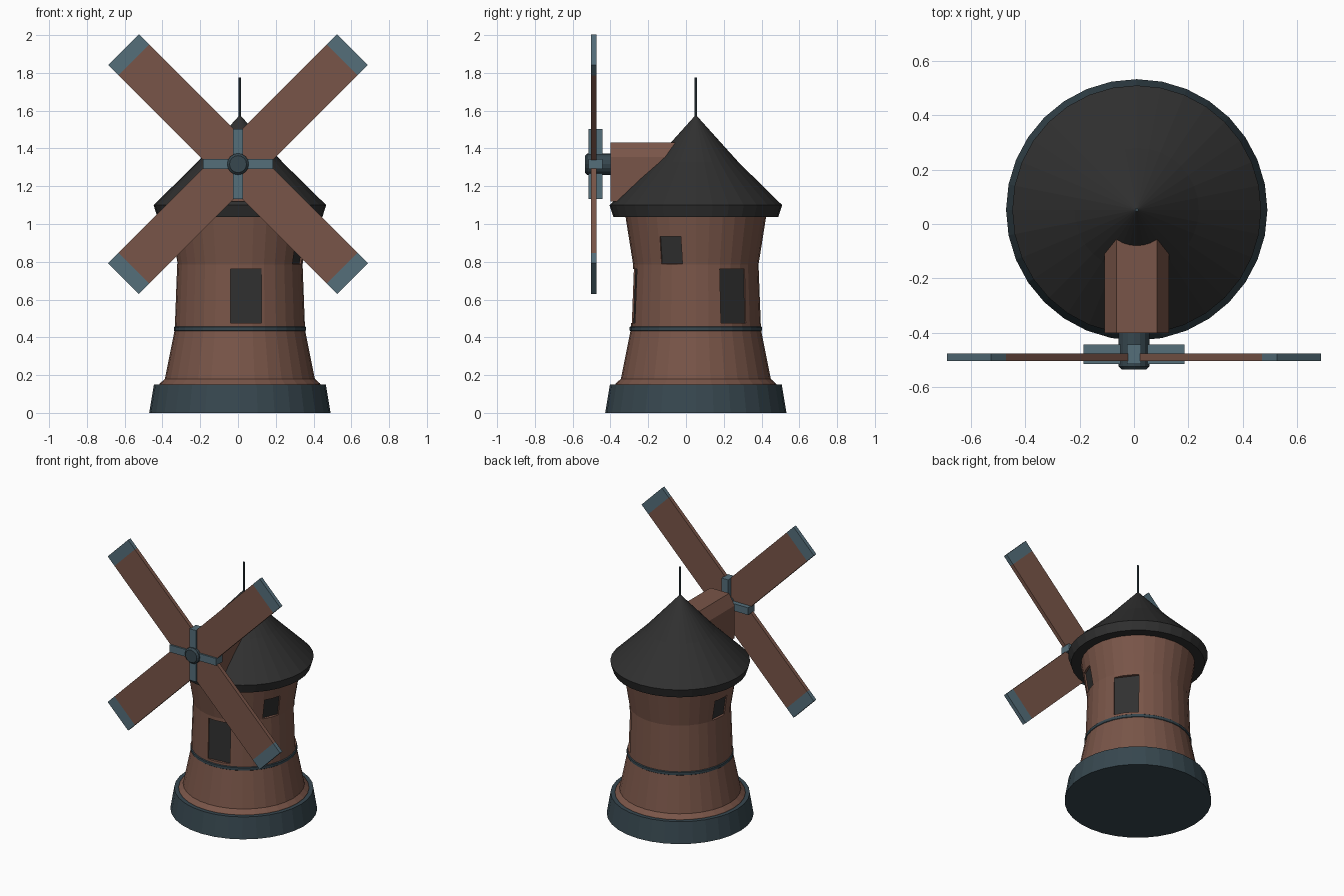
import bpy, bmesh, math
from mathutils import Vector, Matrix

if "Cube" in bpy.data.objects:
    bpy.data.objects.remove(bpy.data.objects["Cube"])

AX, AY = 0.01, 0.052      # tower axis
HUB_Z = 1.317             # height of the sail hub
SIDES = 32


def material(name, rgb):
    m = bpy.data.materials.new(name)
    m.diffuse_color = (*rgb, 1)
    m.use_nodes = True
    m.node_tree.nodes["Principled BSDF"].inputs["Base Color"].default_value = m.diffuse_color
    return m


BROWN = material("brown_wood", (0.191, 0.091, 0.065))
SLATE = material("dark_slate", (0.038, 0.063, 0.078))
TEAL = material("blue_grey", (0.089, 0.156, 0.195))
BLACK = material("charcoal", (0.0296, 0.0296, 0.0296))


def add(name, bm, *mats):
    bmesh.ops.recalc_face_normals(bm, faces=bm.faces)
    me = bpy.data.meshes.new(name)
    bm.to_mesh(me)
    bm.free()
    for m in mats:
        me.materials.append(m)
    ob = bpy.data.objects.new(name, me)
    bpy.context.collection.objects.link(ob)
    return ob


def lathe(name, profile, mat, sides=SIDES, matrix=None):
    """Closed solid turned around z from (radius, height) points; radius 0 makes a tip."""
    bm = bmesh.new()
    rings = []
    for r, z in profile:
        if r == 0:
            rings.append([bm.verts.new((0, 0, z))] * sides)
        else:
            rings.append([bm.verts.new((r * math.cos(a), r * math.sin(a), z))
                          for a in (2 * math.pi * i / sides for i in range(sides))])
    for lo, hi in zip(rings, rings[1:]):
        for i in range(sides):
            j = (i + 1) % sides
            quad = [lo[i], lo[j], hi[j], hi[i]]
            bm.faces.new(list(dict.fromkeys(quad)))
    for ring, (r, _) in ((rings[0], profile[0]), (rings[-1], profile[-1])):
        if r:
            bm.faces.new(ring)
    bm.transform(matrix or Matrix.Translation((AX, AY, 0)))
    return add(name, bm, mat)


def prism(name, outline, y0, y1, mat, matrix=None):
    """Extrude an (x, z) outline from y0 to y1."""
    bm = bmesh.new()
    a = [bm.verts.new((x, y0, z)) for x, z in outline]
    b = [bm.verts.new((x, y1, z)) for x, z in outline]
    bm.faces.new(a)
    bm.faces.new(b)
    for i in range(len(a)):
        j = (i + 1) % len(a)
        bm.faces.new((a[i], a[j], b[j], b[i]))
    if matrix:
        bm.transform(matrix)
    return add(name, bm, mat)


# Tower body, plinth, band, roof and spire
lathe("plinth", [(0.48, 0), (0.455, 0.15)], SLATE)
tower = lathe("tower", [(0.43, 0.14), (0.425, 0.155), (0.397, 0.18), (0.345, 0.44),
                        (0.332, 0.785), (0.374, 1.05)], BROWN)
tower.data.materials.append(BLACK)
lathe("band", [(0.342, 0.43), (0.35, 0.436), (0.35, 0.454), (0.342, 0.46)], SLATE)
lathe("roof", [(0.437, 1.038), (0.457, 1.1), (0.228, 1.325), (0, 1.578)], BLACK)
lathe("spire", [(0.007, 1.55), (0.007, 1.776)], SLATE, 8)


# Recessed doors and windows: brown sides, dark back
def recess(name, azimuth, floor_r, z, width, height, lean):
    bm = bmesh.new()
    bmesh.ops.create_cube(bm, size=1)
    for f in bm.faces:
        f.material_index = 1 if f.normal.x < -0.5 else 0
    bm.transform(Matrix.Translation((AX, AY, 0))
                 @ Matrix.Rotation(math.radians(azimuth), 4, 'Z')
                 @ Matrix.Translation((floor_r, 0, z))
                 @ Matrix.Rotation(math.radians(lean), 4, 'Y')
                 @ Matrix.Translation((0.1, 0, 0))
                 @ Matrix.Diagonal((0.2, width, height, 1)))
    cutter = add(name, bm, BROWN, BLACK)
    mod = tower.modifiers.new(name, 'BOOLEAN')
    mod.object = cutter
    mod.operation = 'DIFFERENCE'
    mod.solver = 'EXACT'
    return cutter


cutters = [recess("door_cutter_front", -84.3, 0.318, 0.618, 0.165, 0.287, -2),
           recess("door_cutter_side", 36.7, 0.318, 0.618, 0.165, 0.287, -2),
           recess("window_cutter_side", -22.7, 0.328, 0.863, 0.12, 0.147, 9),
           recess("window_cutter_back", 175, 0.328, 0.863, 0.12, 0.147, 9)]
bpy.context.view_layer.update()
cut = bpy.data.meshes.new_from_object(tower.evaluated_get(bpy.context.evaluated_depsgraph_get()))
tower.modifiers.clear()
tower.data = cut
for c in cutters:
    bpy.data.objects.remove(c)

# Dormer carrying the sail shaft
prism("dormer", [(AX + sx * x, z) for sx, x, z in
                 ((-1, 0.118, 1.12), (1, 0.118, 1.12), (1, 0.118, 1.355),
                  (1, 0.075, 1.432), (-1, 0.075, 1.432), (-1, 0.118, 1.355))],
      -0.40, 0.0, BROWN)

# Hub and shaft, turned around the y axis
lathe("hub", [(0.057, 0.38), (0.057, 0.523), (0.045, 0.535)], SLATE, 16,
      Matrix.Translation((0, 0, HUB_Z)) @ Matrix.Rotation(math.pi / 2, 4, 'X'))

# Cross brackets
for name, w, h in (("bracket_across", 0.185, 0.026), ("bracket_upright", 0.026, 0.185)):
    prism(name, [(-w, -h), (w, -h), (w, h), (-w, h)], -0.515, -0.442, TEAL,
          Matrix.Translation((0, 0, HUB_Z)))

# Four sails with coloured tips
W, TIP, END = 0.115, 0.78, 0.857
for i in range(4):
    m = (Matrix.Translation((0, 0, HUB_Z))
         @ Matrix.Rotation(math.radians(45 + 90 * i), 4, 'Y'))
    prism(f"sail_{i + 1}", [(0, 0), (W, -W), (TIP, -W), (TIP, W), (W, W)],
          -0.503, -0.475, BROWN, m)
    prism(f"sail_tip_{i + 1}", [(TIP, -W), (END, -W), (END, W), (TIP, W)],
          -0.503, -0.475, TEAL, m)
